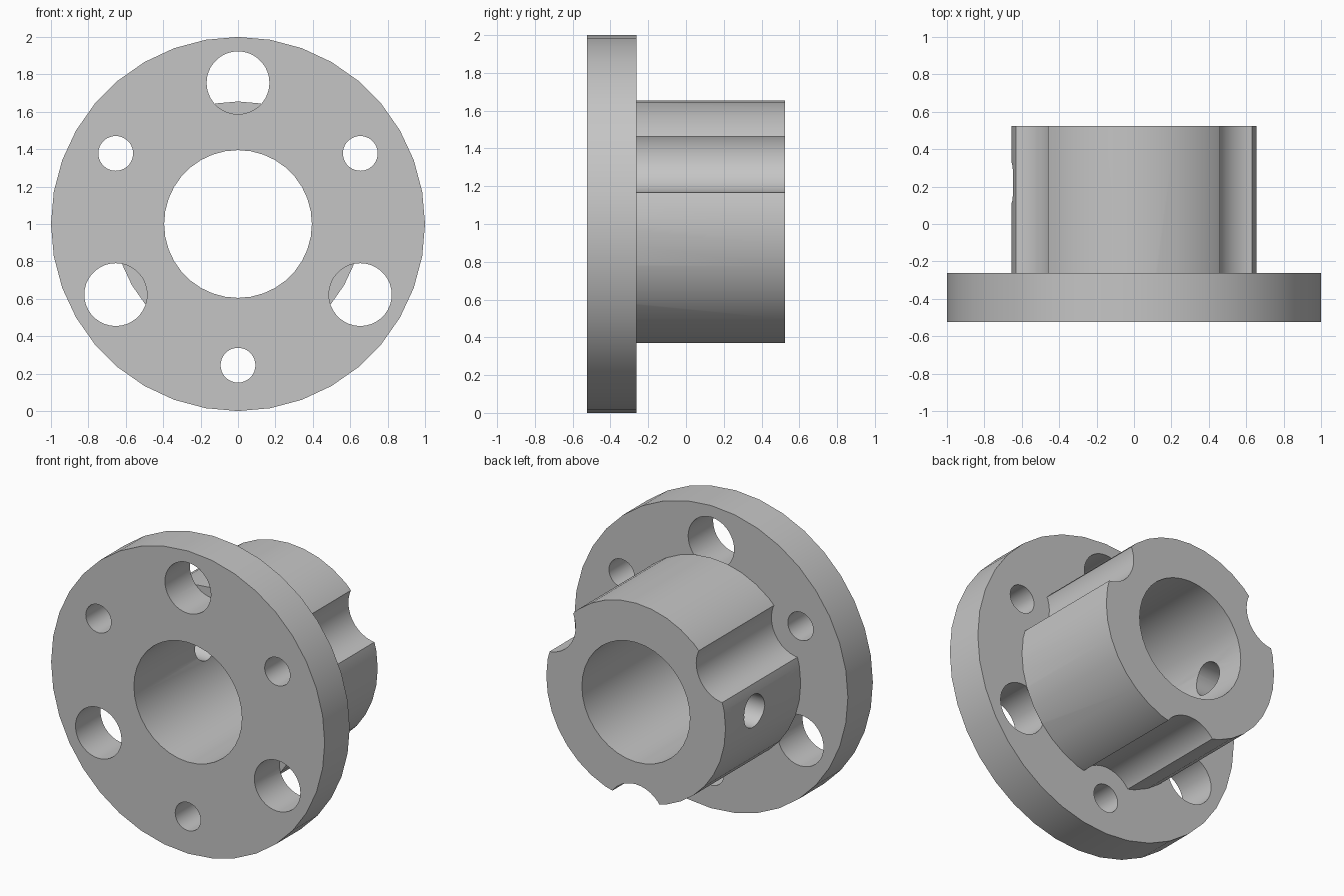
import bpy
from math import sin, cos, pi, radians

default = bpy.data.objects.get("Cube")
if default:
    bpy.data.objects.remove(default, do_unlink=True)

SEGMENTS = 36
BACK = 0.523           # half of the total depth
STEP = -0.262          # where the flange meets the hub
AXIS_Z = 1.0
BOLT_RADIUS = 0.755    # radius of the hole circle

grey = bpy.data.materials.new("metal grey")
grey.use_nodes = True
colour = (0.56, 0.56, 0.56, 1)
grey.diffuse_color = colour
grey.node_tree.nodes["Principled BSDF"].inputs["Base Color"].default_value = colour


def cylinder(name, radius, y0, y1, x=0, z=AXIS_Z):
    """Cylinder lying along y."""
    bpy.ops.mesh.primitive_cylinder_add(
        vertices=SEGMENTS, radius=radius, depth=y1 - y0,
        location=(x, (y0 + y1) / 2, z), rotation=(pi / 2, 0, 0))
    obj = bpy.context.object
    obj.name = name
    obj.data.materials.append(grey)
    return obj


def combine(target, tool, operation="DIFFERENCE"):
    """Apply a boolean and drop the tool object."""
    mod = target.modifiers.new("combine", "BOOLEAN")
    mod.operation = operation
    mod.solver = "EXACT"
    mod.object = tool
    bpy.context.view_layer.objects.active = target
    bpy.ops.object.modifier_apply(modifier=mod.name)
    bpy.data.objects.remove(tool, do_unlink=True)


def ring_cut(target, radius, start_angle):
    """Cut three equally spaced round holes on the hole circle."""
    for i in range(3):
        a = radians(start_angle + 120 * i)
        combine(target, cylinder("cutter", radius, -1, 1,
                                 BOLT_RADIUS * cos(a),
                                 AXIS_Z + BOLT_RADIUS * sin(a)))


# Flange with three large holes
flange = cylinder("flanged_hub", 1.0, -BACK, STEP)
ring_cut(flange, 0.168, 90)

# Hub with three lengthwise grooves
hub = cylinder("hub", 0.655, STEP, BACK)
ring_cut(hub, 0.213, 30)

# One solid body, then small holes and the central bore
combine(flange, hub, "UNION")
ring_cut(flange, 0.093, 30)
combine(flange, cylinder("bore_cutter", 0.395, -1, 1))

# Set screw hole through the right wall of the hub
bpy.ops.mesh.primitive_cylinder_add(
    vertices=SEGMENTS, radius=0.107, depth=0.8,
    location=(-0.6, 0.22, AXIS_Z), rotation=(0, pi / 2, 0))
screw_cutter = bpy.context.object
screw_cutter.data.materials.append(grey)
combine(flange, screw_cutter)

# Smooth round walls with crisp rims
bpy.ops.object.select_all(action="DESELECT")
flange.select_set(True)
bpy.context.view_layer.objects.active = flange
bpy.ops.object.shade_smooth_by_angle(angle=radians(30))
